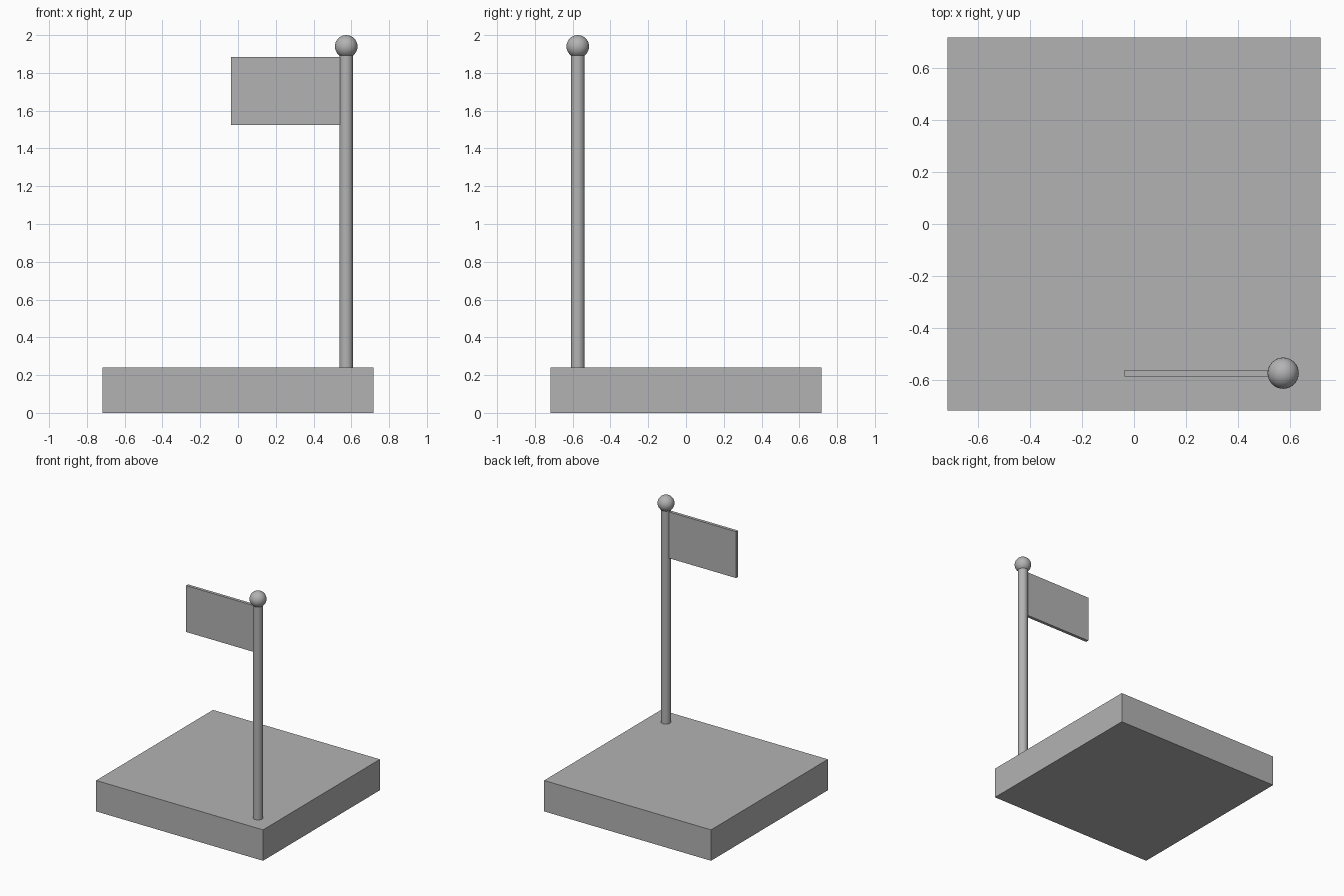
import bpy
import math

cube = bpy.data.objects.get("Cube")
if cube:
    bpy.data.objects.remove(cube, do_unlink=True)

grey = bpy.data.materials.new("plain grey")
grey.use_nodes = True
colour = (0.45, 0.45, 0.45, 1)
grey.diffuse_color = colour
grey.node_tree.nodes["Principled BSDF"].inputs["Base Color"].default_value = colour

POST = 0.573      # post offset from the centre, towards the front left corner
BASE_TOP = 0.24


def finish(name, smooth=False):
    obj = bpy.context.object
    obj.name = name
    obj.data.materials.append(grey)
    if smooth:
        bpy.ops.object.shade_smooth_by_angle(angle=math.radians(40))


def box(name, low, high):
    centre = [(a + b) / 2 for a, b in zip(low, high)]
    bpy.ops.mesh.primitive_cube_add(size=1, location=centre)
    bpy.context.object.scale = [b - a for a, b in zip(low, high)]
    bpy.ops.object.transform_apply(location=False, rotation=False, scale=True)
    finish(name)


# Square base slab
box("base", (-0.717, -0.717, 0), (0.717, 0.717, BASE_TOP))

# Round pole standing on the slab
pole_top = 1.91
bpy.ops.mesh.primitive_cylinder_add(
    vertices=32, radius=0.036, depth=pole_top - BASE_TOP,
    location=(POST, -POST, (pole_top + BASE_TOP) / 2))
finish("pole", smooth=True)

# Ball on top of the pole
bpy.ops.mesh.primitive_uv_sphere_add(
    segments=32, ring_count=16, radius=0.06, location=(POST, -POST, 1.94))
finish("finial", smooth=True)

# Thin flat flag, reaching into the pole
box("flag", (-0.037, -POST - 0.012, 1.525), (POST - 0.02, -POST + 0.012, 1.885))
